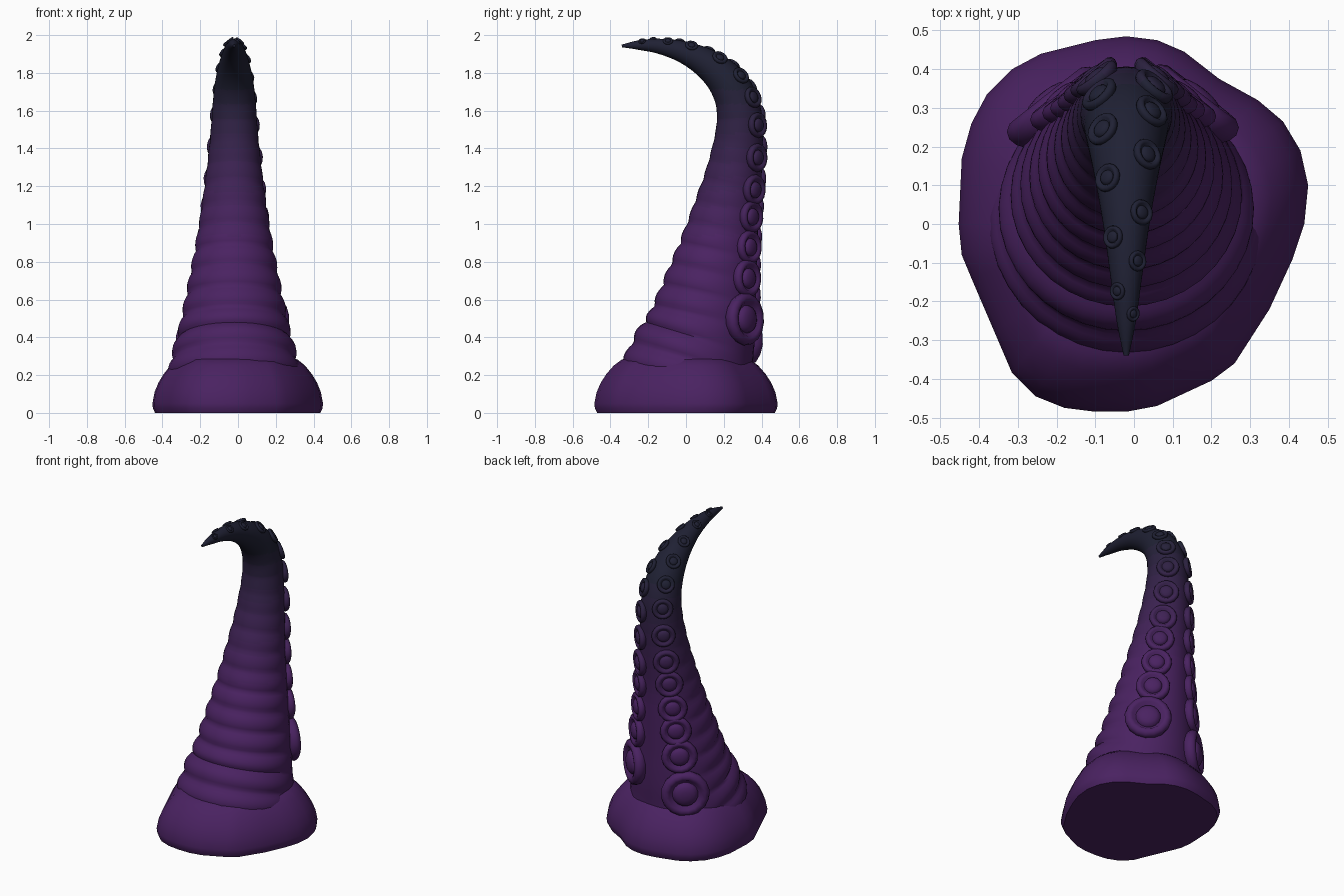
import bpy, bmesh, math
from mathutils import Vector

if "Cube" in bpy.data.objects:
    bpy.data.objects.remove(bpy.data.objects["Cube"])

CX = -0.02
PURPLE, NAVY = Vector((.068, .016, .12)), Vector((.014, .015, .034))
STEPS = 12

# Colour ramp from purple (low) to navy (high)
MATS = []
for i in range(STEPS):
    m = bpy.data.materials.new("skin_%d" % i)
    c = PURPLE.lerp(NAVY, i / (STEPS - 1))
    m.diffuse_color = (c.x, c.y, c.z, 1)
    m.use_nodes = True
    m.node_tree.nodes["Principled BSDF"].inputs["Base Color"].default_value = m.diffuse_color
    MATS.append(m)


def mat_index(z):
    t = min(max((z - .9) / .85, 0), 1)
    return round(t * (STEPS - 1))


def make_object(name, rings, cap_start=True, cap_end=True, angle=60):
    """Skin a list of vertex loops into a smooth, height-coloured object."""
    bm = bmesh.new()
    loops = [[bm.verts.new(p) for p in ring] for ring in rings]
    for a, b in zip(loops, loops[1:]):
        n = len(a)
        for i in range(n):
            bm.faces.new((a[i], a[(i + 1) % n], b[(i + 1) % n], b[i]))
    if cap_start:
        bm.faces.new(loops[0][::-1])
    if cap_end:
        bm.faces.new(loops[-1])
    bmesh.ops.recalc_face_normals(bm, faces=bm.faces)
    for f in bm.faces:
        f.material_index = mat_index(f.calc_center_median().z)
    me = bpy.data.meshes.new(name)
    bm.to_mesh(me)
    bm.free()
    for m in MATS:
        me.materials.append(m)
    ob = bpy.data.objects.new(name, me)
    bpy.context.collection.objects.link(ob)
    bpy.ops.object.select_all(action='DESELECT')
    ob.select_set(True)
    bpy.context.view_layer.objects.active = ob
    bpy.ops.object.shade_smooth_by_angle(angle=math.radians(angle))
    return ob


# Base: irregular outline, bulging side, flat underside
OUTLINE = [(-.02, .485), (.06, .475), (.13, .445), (.22, .375), (.32, .32), (.385, .265),
           (.43, .19), (.45, .1), (.44, 0), (.41, -.09), (.35, -.22), (.26, -.36),
           (.2, -.405), (.06, -.47), (-.02, -.485), (-.1, -.485), (-.18, -.475),
           (-.255, -.445), (-.315, -.385), (-.36, -.28), (-.42, -.14), (-.445, -.08),
           (-.453, 0), (-.445, .17), (-.42, .26), (-.38, .335), (-.315, .4), (-.24, .44),
           (-.1, .475)]
SIDE = [(.97, 0), (.995, .025), (1, .05), (.975, .11), (.93, .16), (.87, .205),
        (.79, .25), (.70, .283), (.55, .295)]
make_object("base", [[(x * s, y * s, z) for x, y in OUTLINE] for s, z in SIDE])

# Tentacle spine: (y, z, radius)
SPINE = [Vector(p) for p in (
    (-.01, .11, .36), (.03, .275, .335), (.08, .44, .292), (.125, .645, .25),
    (.17, .855, .21), (.212, 1.065, .175), (.255, 1.275, .147), (.282, 1.485, .125),
    (.275, 1.625, .115), (.225, 1.74, .103), (.13, 1.835, .083), (0, 1.905, .06),
    (-.135, 1.94, .041), (-.25, 1.947, .025), (-.34, 1.943, .007))]


def catmull(pts, per):
    out = []
    ext = [pts[0] * 2 - pts[1]] + pts + [pts[-1] * 2 - pts[-2]]
    for i in range(len(pts) - 1):
        a, b, c, d = ext[i:i + 4]
        for k in range(per):
            t = k / per
            out.append(.5 * (2 * b + (c - a) * t + (2 * a - 5 * b + 4 * c - d) * t * t
                             + (3 * b - a - 3 * c + d) * t ** 3))
    return out + [pts[-1]]


path = catmull(SPINE, 12)
frames, length = [], 0
for i, p in enumerate(path):
    q, n = path[max(i - 1, 0)], path[min(i + 1, len(path) - 1)]
    tan = Vector((0, n.x - q.x, n.y - q.y)).normalized()
    if i:
        length += (p - path[i - 1]).xy.length
    back = Vector((0, tan.z, -tan.y))
    frames.append((Vector((CX, p.x, p.y)), p.z, tan, back, length))


def normal_at(frame, phi):
    return frame[3] * math.cos(phi) + Vector((math.sin(phi), 0, 0))


# Tentacle body: round section, folds on the front fading to the back and tip
SEG = 36
rings = []
for f in frames:
    c, r, tan, back, s = f
    fade = min(max((1.75 - c.z) / .9, 0), 1)
    fold = abs(math.sin(math.pi * (s - .06) / .118)) ** .8 - .6
    ring = []
    for k in range(SEG):
        phi = 2 * math.pi * k / SEG
        front = min(max((.65 - math.cos(phi)) / .8, 0), 1)
        ring.append(c + normal_at(f, phi) * r * (1 + .075 * fold * fade * front))
    rings.append(ring)
make_object("tentacle", rings)

# Suckers: lathed cup with rim, groove and central dome (radius, height)
CUP = [(.8, -.32), (.96, -.1), (1, .06), (.95, .2), (.82, .28), (.68, .25), (.58, .13),
       (.53, .12), (.49, .22), (.36, .31), (.18, .35), (.03, .36)]
PHI = math.radians(39)


def sucker(name, side, axis, value, radius):
    upper = axis == 1
    best = min((f for f in frames if (f[0].z > 1.68) == upper),
               key=lambda f: abs((f[0] + normal_at(f, side * PHI) * f[1])[axis] - value))
    nrm = normal_at(best, side * PHI)
    pos = best[0] + nrm * best[1]
    # tilt to the tapering wall so the cup lies flush
    i = frames.index(best)
    a, b = frames[max(i - 3, 0)], frames[min(i + 3, len(frames) - 1)]
    up = ((b[0] + normal_at(b, side * PHI) * b[1])
          - (a[0] + normal_at(a, side * PHI) * a[1])).normalized()
    across = up.cross(nrm).normalized()
    out = across.cross(up).normalized()
    n = 16
    make_object(name, [[pos + out * (h * radius)
                        + (across * math.cos(2 * math.pi * k / n)
                           + up * math.sin(2 * math.pi * k / n)) * (rr * radius)
                        for k in range(n)] for rr, h in CUP], angle=80)


# Two staggered rows: heights up the stem, then y positions along the curled tip
LOW = {1: (.5, .72, .88, 1.04, 1.19, 1.35, 1.52, 1.67),
       -1: (.38, .62, .78, .94, 1.09, 1.24, 1.41, 1.58)}
TIP = {1: (.29, .18, .03, -.1, -.23), -1: (.335, .24, .12, -.04, -.17)}
LOW_R = {1: (.14, .102, .09, .086, .082, .076, .068, .058),
         -1: (.145, .108, .094, .088, .084, .079, .072, .063)}
TIP_R = {1: (.048, .042, .034, .027, .02), -1: (.053, .046, .038, .03, .023)}
for side, label in ((1, "right"), (-1, "left")):
    spots = ([(2, z, r) for z, r in zip(LOW[side], LOW_R[side])]
             + [(1, y, r) for y, r in zip(TIP[side], TIP_R[side])])
    for i, (axis, v, r) in enumerate(spots):
        sucker("sucker_%s_%d" % (label, i + 1), side, axis, v, r)
